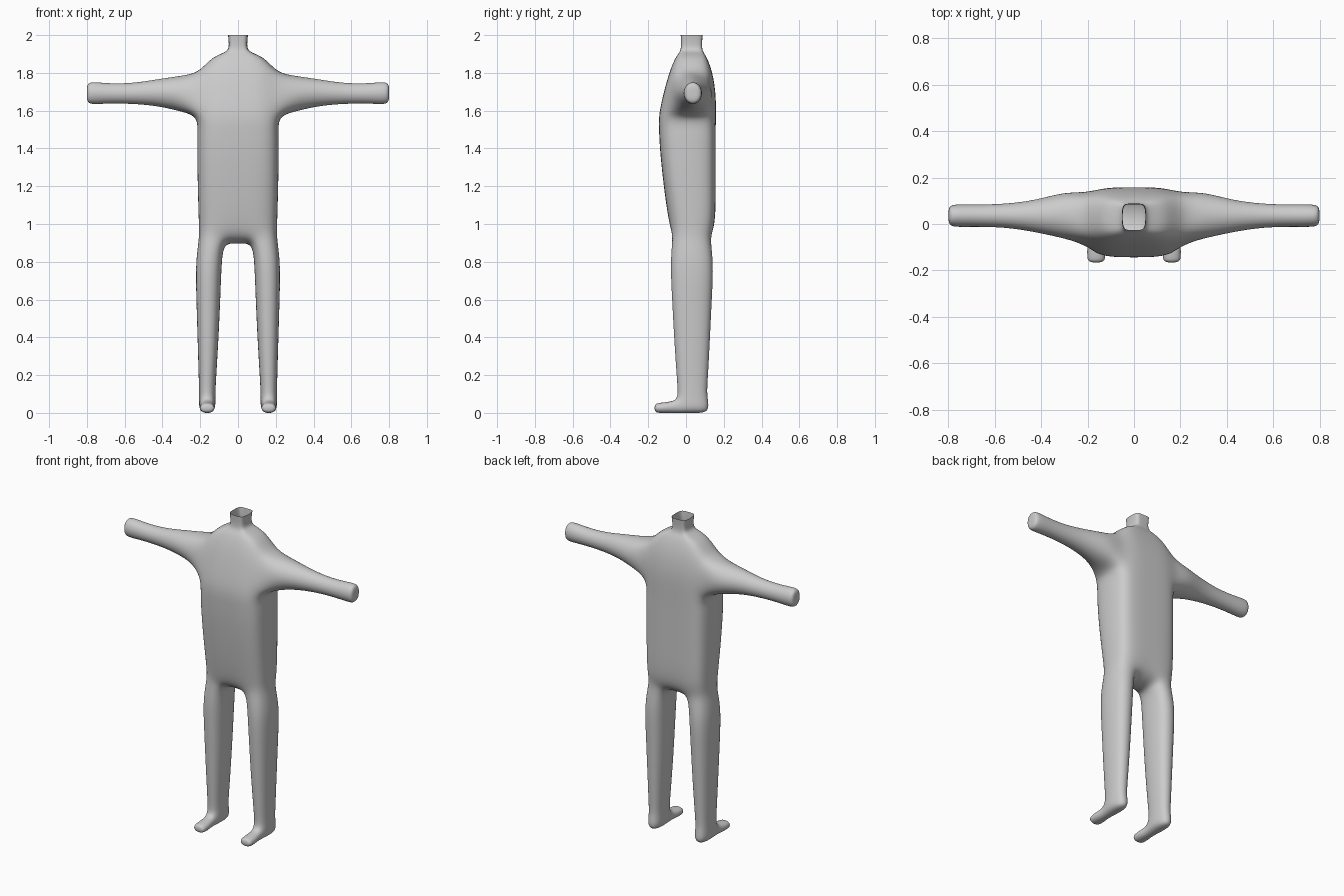
import bpy, bmesh
from math import sin, cos, radians

if "Cube" in bpy.data.objects:
    bpy.data.objects.remove(bpy.data.objects["Cube"])

bm = bmesh.new()


def ring(points):
    return [bm.verts.new(p) for p in points]


def bridge(a, b, closed=True, skip=()):
    n = len(a)
    for i in range(n if closed else n - 1):
        if i not in skip:
            j = (i + 1) % n
            bm.faces.new((a[i], a[j], b[j], b[i]))


# Half torso, shoulders and open neck: z, half width, front y, back y
TORSO = [(1.00, .212, -.090, .157), (1.20, .218, -.118, .157),
         (1.38, .221, -.137, .157), (1.48, .221, -.142, .157),
         (1.57, .217, -.146, .158), (1.68, .217, -.122, .159),
         (1.80, .212, -.090, .142), (1.885, .143, -.055, .110),
         (1.910, .060, -.032, .090), (1.94, .047, -.025, .083),
         (2.00, .054, -.028, .088)]


def torso_ring(z, w, yf, yb):
    ym = (yf + yb) / 2
    return ring([(0, yf, z), (.55 * w, yf, z), (.93 * w, yf + .15 * w, z), (w, ym, z),
                 (.93 * w, yb - .1 * w, z), (.55 * w, yb, z), (0, yb, z)])


rows = [torso_ring(*r) for r in TORSO]
for k in range(len(rows) - 1):
    # leave a two by two opening for the arm
    bridge(rows[k], rows[k + 1], False, (2, 3) if k in (4, 5) else ())
lo, mid, hi = rows[4:7]
bm.verts.remove(mid[3])

# Arm: x, centre y, centre z, radius y, radius z
ARM = [(.30, .038, 1.690, .100, .094), (.42, .034, 1.696, .069, .071),
       (.55, .036, 1.691, .050, .054), (.68, .036, 1.691, .047, .052),
       (.765, .036, 1.693, .049, .059), (.80, .036, 1.693, .043, .053)]
prev = [lo[2], lo[3], lo[4], mid[4], hi[4], hi[3], hi[2], mid[2]]
for x, cy, cz, ry, rz in ARM:
    new = ring([(x, cy + ry / .9 * cos(radians(225 + 45 * i)),
                 cz + rz / .9 * sin(radians(225 + 45 * i))) for i in range(8)])
    bridge(prev, new)
    prev = new
tip = bm.verts.new((.80, .036, 1.693))
for i in (0, 2, 4, 6):
    bm.faces.new((prev[i - 1], prev[i], prev[i + 1], tip))

# Hip ring and crotch
hip = ring([(0, -.055, .915), (.085, -.078, .93), (.190, -.068, .93), (.211, .03, .93),
            (.190, .122, .93), (.085, .137, .93), (0, .115, .915)])
bridge(rows[0], hip, False)
m0, m1 = ring([(0, .03, .885), (.070, .03, .888)])
bm.faces.new((hip[0], hip[1], m1, m0))
bm.faces.new((m0, m1, hip[5], hip[6]))

# Leg: z, inner x, outer x, front y, back y
LEG = [(.80, .087, .225, -.080, .143), (.60, .094, .220, -.070, .133),
       (.40, .103, .214, -.060, .124), (.20, .115, .208, -.047, .114),
       (.11, .120, .206, -.040, .108), (.068, .120, .206, -.046, .114),
       (-.003, .120, .206, -.046, .120)]
prev = hip[1:6] + [m1]
for z, xi, xo, yf, yb in LEG:
    cx, hw = (xi + xo) / 2, (xo - xi) / 2 / .9
    cy, hy = (yf + yb) / 2, (yb - yf) / 2 / .93
    new = ring([(cx - .7 * hw, cy - hy, z), (cx + .7 * hw, cy - hy, z), (cx + hw, cy, z),
                (cx + .7 * hw, cy + hy, z), (cx - .7 * hw, cy + hy, z), (cx - hw, cy, z)])
    bridge(prev, new, True, (0,) if z < 0 else ())
    ankle, prev = prev, new
sole = prev
bm.faces.new((sole[0], sole[1], sole[2], sole[5]))
bm.faces.new((sole[5], sole[2], sole[3], sole[4]))

# Toes pushed out of the front of the foot: y, half width, top z
prev = [ankle[0], ankle[1], sole[1], sole[0]]
for y, w, top in ((-.10, .043, .060), (-.145, .042, .055), (-.168, .036, .047)):
    bot = -.003 if y > -.16 else .004
    new = ring([(.163 - w, y, top), (.163 + w, y, top), (.163 + w, y, bot), (.163 - w, y, bot)])
    bridge(prev, new)
    prev = new
bm.faces.new(prev)

bmesh.ops.recalc_face_normals(bm, faces=bm.faces[:])
for f in bm.faces:
    f.smooth = True
mesh = bpy.data.meshes.new("body")
bm.to_mesh(mesh)
bm.free()
body = bpy.data.objects.new("body", mesh)
bpy.context.collection.objects.link(body)

# Mirror to the other side, then smooth
mir = body.modifiers.new("mirror", 'MIRROR')
mir.use_clip = True
sub = body.modifiers.new("smooth", 'SUBSURF')
sub.levels = sub.render_levels = 3
